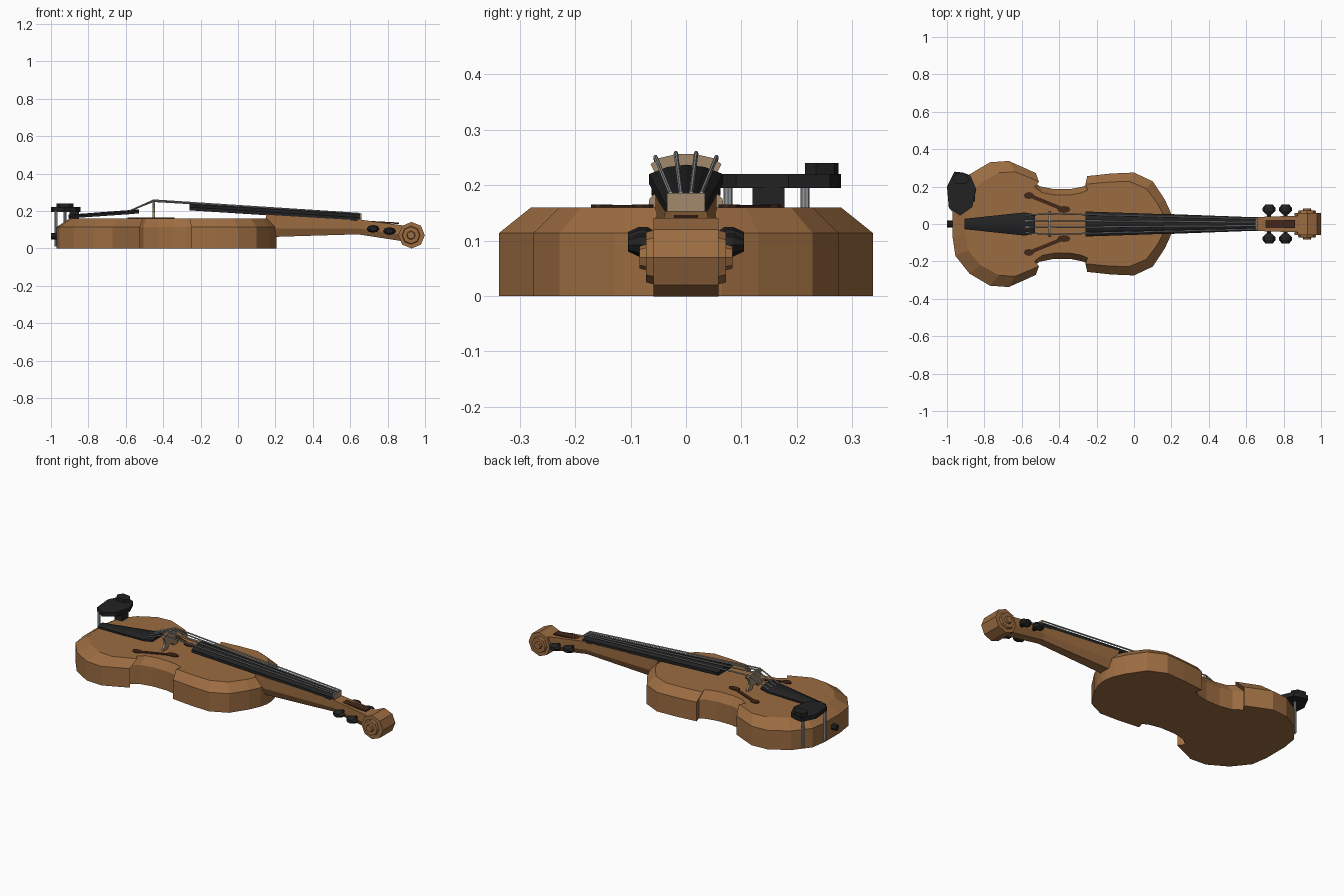
import bpy, bmesh, math
from mathutils import Vector

cube = bpy.data.objects.get("Cube")
if cube:
    bpy.data.objects.remove(cube, do_unlink=True)


def material(name, r, g, b):
    m = bpy.data.materials.new(name)
    m.use_nodes = True
    m.diffuse_color = (r, g, b, 1)
    m.node_tree.nodes["Principled BSDF"].inputs["Base Color"].default_value = (r, g, b, 1)
    return m


WOOD = material("warm wood", 0.33, 0.15, 0.053)
BLACK = material("ebony black", 0.016, 0.016, 0.017)
METAL = material("string metal", 0.33, 0.34, 0.35)
DARK = material("dark hollow", 0.055, 0.02, 0.01)
MAPLE = material("pale maple", 0.36, 0.25, 0.15)


def loft(name, rings, mat):
    """Skin a list of equal-length point rings and cap both ends."""
    bm = bmesh.new()
    rows = [[bm.verts.new(p) for p in ring] for ring in rings]
    n = len(rows[0])
    for a, b in zip(rows, rows[1:]):
        for i in range(n):
            j = (i + 1) % n
            bm.faces.new((a[i], a[j], b[j], b[i]))
    bm.faces.new(rows[0][::-1])
    bm.faces.new(rows[-1])
    bmesh.ops.recalc_face_normals(bm, faces=bm.faces)
    mesh = bpy.data.meshes.new(name)
    bm.to_mesh(mesh)
    bm.free()
    mesh.materials.append(mat)
    ob = bpy.data.objects.new(name, mesh)
    bpy.context.collection.objects.link(ob)
    return ob


def prism(name, outline, z0, z1, mat):
    return loft(name, [[(x, y, z) for x, y in outline] for z in (z0, z1)], mat)


def box(name, x0, x1, y0, y1, z0, z1, mat):
    return prism(name, [(x0, y0), (x1, y0), (x1, y1), (x0, y1)], z0, z1, mat)


def rod(name, a, b, radius, mat, sides=6):
    a, b = Vector(a), Vector(b)
    q = (b - a).to_track_quat('Z', 'Y')
    circle = [q @ Vector((radius * math.cos(t), radius * math.sin(t), 0))
              for t in (math.tau * k / sides for k in range(sides))]
    return loft(name, [[p + c for c in circle] for p in (a, b)], mat)


def y_disc(name, cx, cz, steps, mat, sides=8, squash=1):
    """Turned part along y; steps are (y, radius)."""
    angles = [math.tau * k / sides for k in range(sides)]
    return loft(name, [[(cx + r * math.cos(t), y, cz + squash * r * math.sin(t))
                        for t in angles] for y, r in steps], mat)


def mirrored(half):
    return half + [(x, -y) for x, y in reversed(half)]


# Body: waisted outline with straight ribs and a sloping top edge
half = [(-.97, .07), (-.955, .17), (-.88, .265), (-.77, .33), (-.67, .337),
        (-.575, .295), (-.525, .272), (-.552, .238), (-.505, .202), (-.43, .187),
        (-.34, .187), (-.275, .2), (-.238, .218), (-.25, .256), (-.12, .27),
        (0, .275), (.1, .228), (.165, .13), (.195, .065), (.205, .02)]
outline = mirrored(half)
mid = -.385
top = [(mid + (x - mid) * (.88 if x < mid else .93), y * .83) for x, y in outline]
loft("body", [[(x, y, 0) for x, y in outline],
              [(x, y, .114) for x, y in outline],
              [(x, y, .16) for x, y in top]], WOOD)

# Sound holes: slanted slot with a round eye at each end
for s, side in ((1, "left"), (-1, "right")):
    def eye(cx, cy, rx, ry):
        return [(cx + rx * math.cos(k * math.pi / 4), s * (cy + ry * math.sin(k * math.pi / 4)))
                for k in range(8)]
    prism(f"sound_hole_eye_back_{side}", eye(-.562, .152, .028, .019), .158, .165, DARK)
    prism(f"sound_hole_eye_front_{side}", eye(-.375, .078, .036, .019), .158, .165, DARK)
    prism(f"sound_hole_slot_{side}", [(-.55, s * .159), (-.38, s * .09),
                                      (-.39, s * .073), (-.56, s * .142)], .158, .164, DARK)


# Neck and pegbox: chamfered sections running along x
def neck_ring(x, w, z0, z1):
    h = z1 - z0
    return [(x, -w, z1), (x, w, z1), (x, w, z0 + h * .4), (x, w * .6, z0),
            (x, -w * .6, z0), (x, -w, z0 + h * .4)]


loft("neck", [neck_ring(.15, .055, .055, .18), neck_ring(.22, .052, .062, .175),
              neck_ring(.65, .036, .075, .15)], WOOD)
loft("pegbox", [neck_ring(.64, .037, .075, .155), neck_ring(.9, .045, .035, .12)], WOOD)
loft("pegbox_slot", [[(x, -.022, z), (x, .022, z), (x, .022, z + .008), (x, -.022, z + .008)]
                     for x, z in ((.675, .14), (.86, .13))], DARK)

# Scroll: stacked octagonal discs
y_disc("scroll", .928, .07, [(-.059, .071), (.059, .071)], WOOD)
for s, side in ((1, "left"), (-1, "right")):
    y_disc(f"scroll_volute_{side}", .925, .07, [(s * .055, .05), (s * .072, .045)], WOOD)
    y_disc(f"scroll_eye_{side}", .925, .07, [(s * .07, .024), (s * .084, .02)], WOOD)

# Tuning pegs: round shaft with a flattened thumb grip
for i, (x, z) in enumerate(((.722, .104), (.81, .092))):
    for s, side in ((1, "left"), (-1, "right")):
        y_disc(f"peg_shaft_{side}_{i}", x, z, [(0, .011), (s * .065, .011)], BLACK)
        y_disc(f"peg_grip_{side}_{i}", x, z,
               [(s * .05, .014), (s * .07, .035), (s * .085, .035), (s * .105, .019)],
               BLACK, squash=.6)


# Fingerboard and tailpiece: arched sections
def arched_ring(x, w, z0, z1):
    h = z1 - z0
    return [(x, -w, z0), (x, -w, z0 + h * .5), (x, -w * .5, z0 + h * .88), (x, 0, z1),
            (x, w * .5, z0 + h * .88), (x, w, z0 + h * .5), (x, w, z0)]


loft("fingerboard", [arched_ring(-.26, .067, .203, .237),
                     arched_ring(.655, .036, .145, .183)], BLACK)
loft("tailpiece", [arched_ring(-.905, .028, .16, .18), arched_ring(-.585, .062, .182, .204),
                   arched_ring(-.53, .052, .187, .208)], BLACK)
box("nut", .65, .66, -.034, .034, .15, .186, MAPLE)

# Bridge: arched crown, cut-in waist and two feet
bridge_half = [(.018, .178), (.028, .16), (.068, .16), (.066, .175), (.048, .195),
               (.052, .215), (.064, .238), (.048, .249), (.018, .256)]
bridge = bridge_half + [(-y, z) for y, z in reversed(bridge_half)]
loft("bridge", [[(x, y, z) for y, z in bridge] for x in (-.457, -.445)], MAPLE)

# Strings: tailpiece to bridge, then bridge to nut
for i, u in enumerate((-1, -1 / 3, 1 / 3, 1)):
    crown = (-.451, .055 * u, .259 - .008 * u * u)
    rod(f"string_tail_{i}", (-.58, .047 * u, .2), crown, .004, METAL)
    rod(f"string_{i}", crown, (.655, .028 * u, .186), .004, METAL)

# Chin rest: shaped plate with raised lip, block and clamp posts
prism("chin_rest_plate", [(-.96, .28), (-.915, .275), (-.875, .26), (-.843, .185), (-.865, .09),
                          (-.93, .045), (-.99, .085), (-1, .2)], .195, .22, BLACK)
prism("chin_rest_lip", [(-.95, .275), (-.9, .268), (-.88, .235), (-.9, .215), (-.955, .215),
                        (-.97, .245)], .218, .24, BLACK)
box("chin_rest_block", -.9, -.85, .12, .178, .15, .197, BLACK)
for i, (x, y) in enumerate(((-.972, .076), (-.925, .215))):
    rod(f"clamp_post_{i}", (x, y, .01), (x, y, .2), .008, METAL, 8)

# End button
rod("end_button", (-1, 0, .064), (-.96, 0, .064), .018, BLACK, 8)
